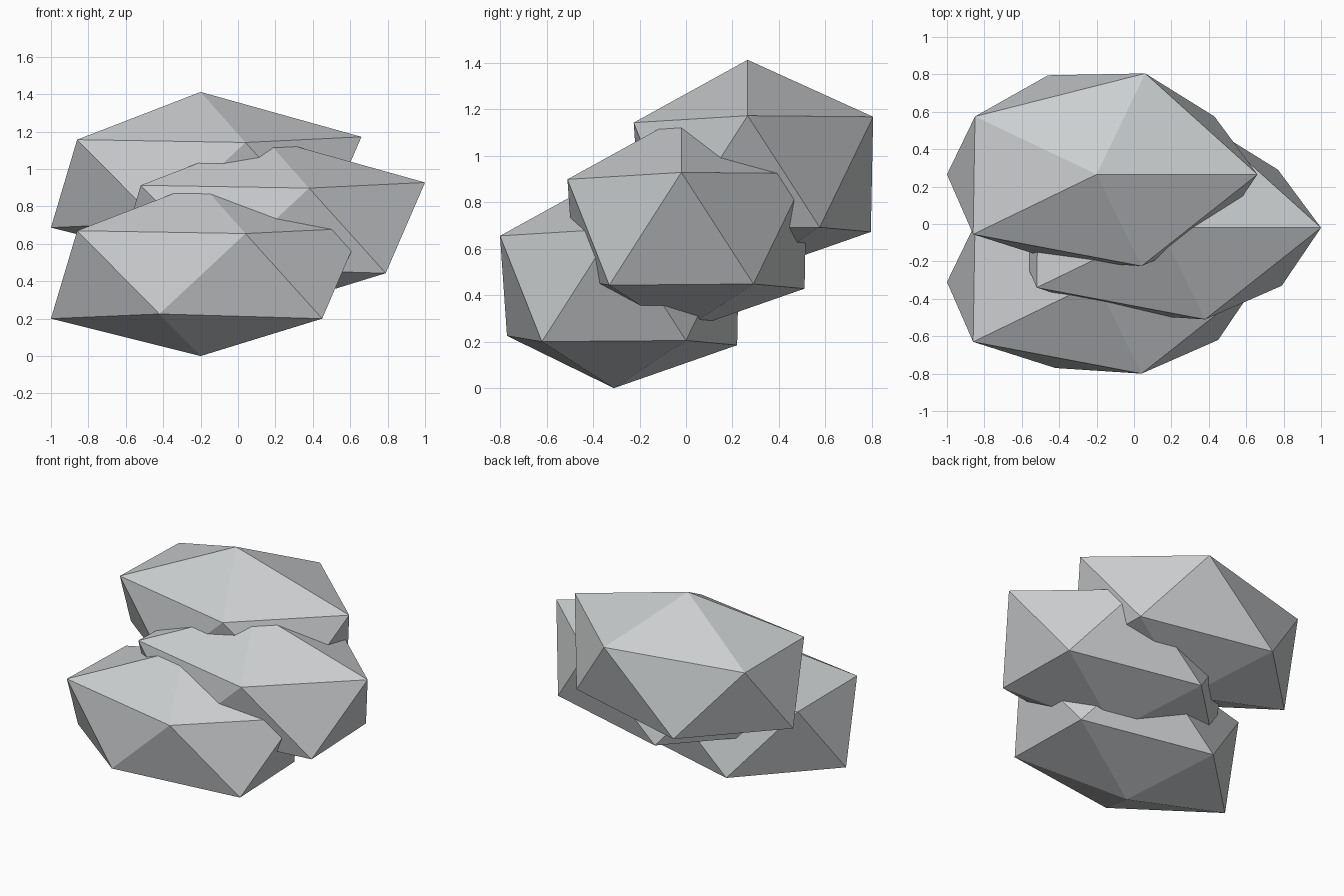
import bpy
import bmesh
from mathutils import Vector

default = bpy.data.objects.get("Cube")
if default:
    bpy.data.objects.remove(default, do_unlink=True)

stone = bpy.data.materials.new("pale_grey_stone")
stone.use_nodes = True
colour = (0.60, 0.62, 0.63, 1)
stone.diffuse_color = colour
stone.node_tree.nodes["Principled BSDF"].inputs["Base Color"].default_value = colour

# One uneven twenty-sided boulder: two poles and two staggered rings of five
BOTTOM = (-0.2, -0.31, 0)
TOP = (-0.2, -0.31, 0.925)
LOWER_RING = [(0.45, -0.62, 0.2), (0.43, 0, 0.205), (-0.46, 0.22, 0.185),
              (-1, -0.31, 0.2), (-0.42, -0.77, 0.225)]
UPPER_RING = [(0.66, -0.31, 0.685), (0.06, 0.23, 0.68), (-0.85, 0, 0.66),
              (-0.86, -0.63, 0.67), (0.04, -0.8, 0.655)]


def boulder_mesh():
    bm = bmesh.new()
    bottom, top = bm.verts.new(BOTTOM), bm.verts.new(TOP)
    lower = [bm.verts.new(p) for p in LOWER_RING]
    upper = [bm.verts.new(p) for p in UPPER_RING]
    count = len(lower)
    for i in range(count):
        j = (i + 1) % count
        bm.faces.new((bottom, lower[j], lower[i]))
        bm.faces.new((lower[i], lower[j], upper[i]))
        bm.faces.new((upper[i], lower[j], upper[j]))
        bm.faces.new((upper[i], upper[j], top))
    bmesh.ops.recalc_face_normals(bm, faces=bm.faces)
    mesh = bpy.data.meshes.new("boulder")
    bm.to_mesh(mesh)
    bm.free()
    mesh.materials.append(stone)
    return mesh


# Three copies of the boulder, stepping up towards the back
boulder = boulder_mesh()
steps = {
    "lower_boulder": (0, 0, 0),
    "middle_boulder": (0.34, 0.29, 0.243),
    "upper_boulder": (0, 0.575, 0.487),
}
for name, offset in steps.items():
    rock = bpy.data.objects.new(name, boulder)
    rock.location = Vector(offset)
    bpy.context.collection.objects.link(rock)
